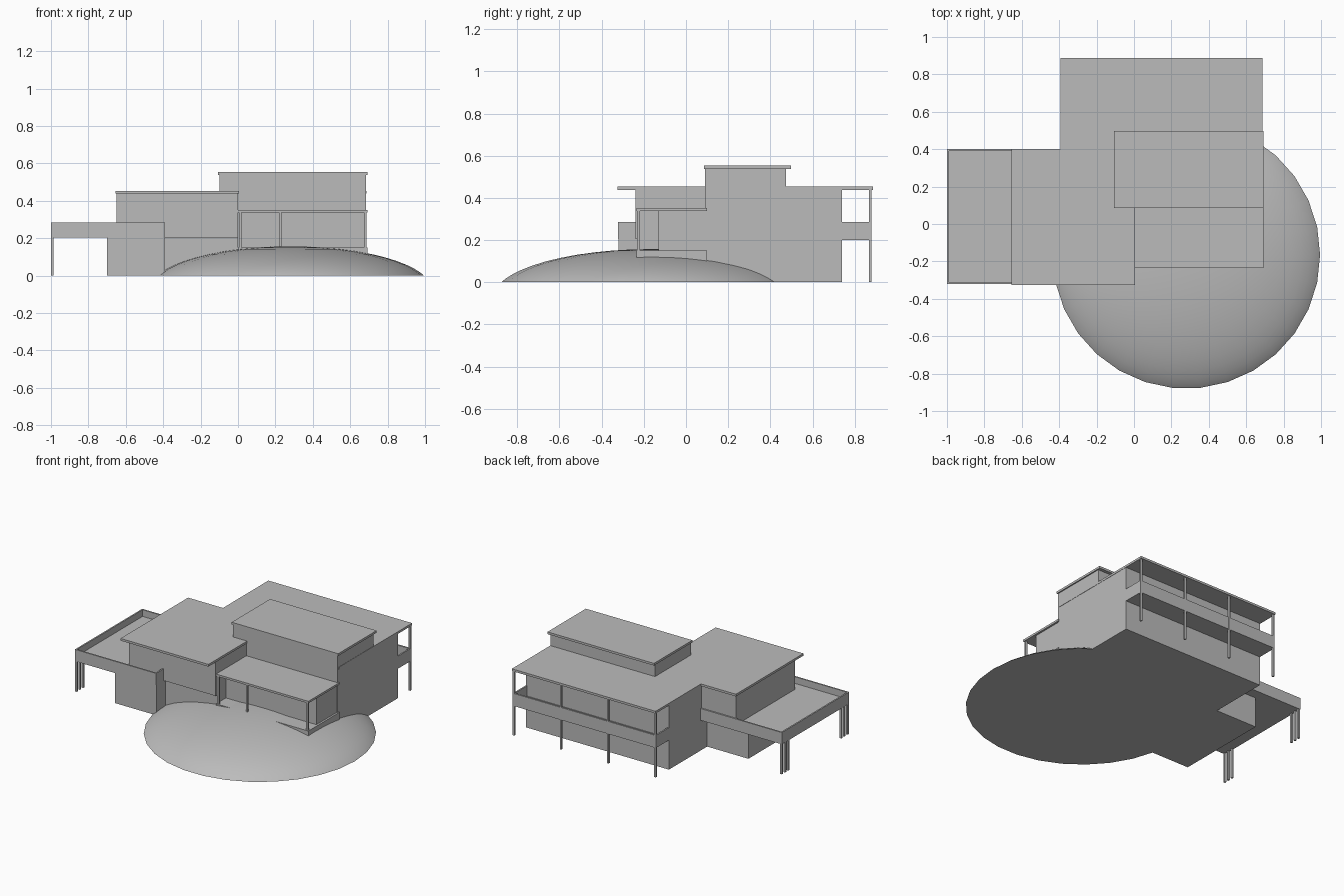
import bpy, bmesh, math

cube = bpy.data.objects.get("Cube")
if cube:
    bpy.data.objects.remove(cube, do_unlink=True)

grey = bpy.data.materials.new("plain grey")
grey.use_nodes = True
colour = (0.5, 0.5, 0.5, 1)
grey.diffuse_color = colour
grey.node_tree.nodes["Principled BSDF"].inputs["Base Color"].default_value = colour


def add_object(name, bm):
    mesh = bpy.data.meshes.new(name)
    bmesh.ops.recalc_face_normals(bm, faces=bm.faces)
    bm.to_mesh(mesh)
    bm.free()
    mesh.materials.append(grey)
    obj = bpy.data.objects.new(name, mesh)
    bpy.context.collection.objects.link(obj)
    return obj


def box(name, xs, ys, zs):
    """Box given by its low and high limit on each axis."""
    bm = bmesh.new()
    bmesh.ops.create_cube(bm, size=1)
    for v in bm.verts:
        v.co = [lim[0] if c < 0 else lim[1] for c, lim in zip(v.co, (xs, ys, zs))]
    return add_object(name, bm)


def post(name, x, y, z0, z1, w=0.013):
    box(name, (x - w / 2, x + w / 2), (y - w / 2, y + w / 2), (z0, z1))


def prism(name, outline, z0, z1):
    """Flat slab from an outline."""
    bm = bmesh.new()
    face = bm.faces.new([bm.verts.new((x, y, z0)) for x, y in outline])
    top = bmesh.ops.extrude_face_region(bm, geom=[face])["geom"]
    for v in top:
        if isinstance(v, bmesh.types.BMVert):
            v.co.z = z1
    return add_object(name, bm)


# Round mound: a flattened dome cut below its widest ring
def mound(cx, cy, radius, height, sides=30, rings=12):
    k = 0.9
    floor = math.sqrt(1 - k)
    bm = bmesh.new()
    loops = []
    for i in range(rings):
        t = math.cos(i / rings * math.pi / 2)
        z = height * (math.sqrt(1 - k * t * t) - floor) / (1 - floor)
        angles = [2 * math.pi * j / sides for j in range(sides)]
        loops.append([bm.verts.new((cx + radius * t * math.cos(a),
                                    cy + radius * t * math.sin(a), z)) for a in angles])
    tip = bm.verts.new((cx, cy, height))
    bm.faces.new(loops[0][::-1])
    for j in range(sides):
        n = (j + 1) % sides
        for low, high in zip(loops, loops[1:]):
            bm.faces.new((low[j], low[n], high[n], high[j]))
        bm.faces.new((loops[-1][j], loops[-1][n], tip))
    return add_object("mound", bm)


dome = mound(0.28, -0.165, 0.715, 0.157)
bpy.ops.object.select_all(action='DESELECT')
dome.select_set(True)
bpy.context.view_layer.objects.active = dome
bpy.ops.object.shade_smooth_by_angle(angle=math.radians(35))

# House volumes
box("main_block", (-0.39, 0.685), (0.09, 0.74), (0, 0.44))
box("wing_upper_floor", (-0.65, 0), (-0.24, 0.39), (0.205, 0.44))
box("wing_lower_floor", (-0.4, 0), (-0.22, 0.15), (0, 0.21))
box("garage_block", (-0.7, -0.39), (-0.32, 0.33), (0, 0.21))
box("top_storey", (-0.1, 0.685), (0.09, 0.475), (0.44, 0.54))

# Roofs
prism("main_roof", [(-0.655, -0.325), (0.005, -0.325), (0.005, 0.1), (0.687, 0.1),
                    (0.687, 0.887), (-0.393, 0.887), (-0.393, 0.4), (-0.655, 0.4)],
      0.438, 0.453)
box("top_roof", (-0.107, 0.693), (0.085, 0.497), (0.538, 0.553))

# Front terrace with its room, roof and posts
box("terrace_floor", (0, 0.693), (-0.235, 0.1), (0.09, 0.15))
box("terrace_room", (0, 0.68), (-0.13, 0.1), (0.12, 0.345))
box("terrace_roof", (0, 0.693), (-0.235, 0.1), (0.338, 0.352))
for x in (0.012, 0.227, 0.68):
    post("terrace_post", x, -0.225, 0.12, 0.34)

# Back balcony with parapet and posts
box("balcony_floor", (-0.39, 0.685), (0.73, 0.88), (0.2, 0.215))
box("balcony_back_parapet", (-0.39, 0.685), (0.868, 0.88), (0.2, 0.285))
for x in (-0.39, 0.675):
    box("balcony_end_parapet", (x, x + 0.01), (0.74, 0.88), (0.2, 0.285))
for i in range(4):
    post("balcony_post", -0.383 + i * 0.354, 0.874, 0, 0.44)

# Side deck over the carport
box("deck_floor", (-1, -0.39), (-0.322, 0.4), (0.205, 0.24))
box("deck_side_parapet", (-1, -0.99), (-0.322, 0.4), (0.205, 0.285))
for y in (-0.322, 0.39):
    box("deck_parapet", (-1, -0.39), (y, y + 0.01), (0.205, 0.285))
box("deck_inner_parapet", (-0.4, -0.39), (-0.322, -0.23), (0.205, 0.285))
for end, step in ((-0.314, 0.034), (0.392, -0.034)):
    for i in range(3):
        post("carport_post", -0.993, end + i * step, 0, 0.21)
